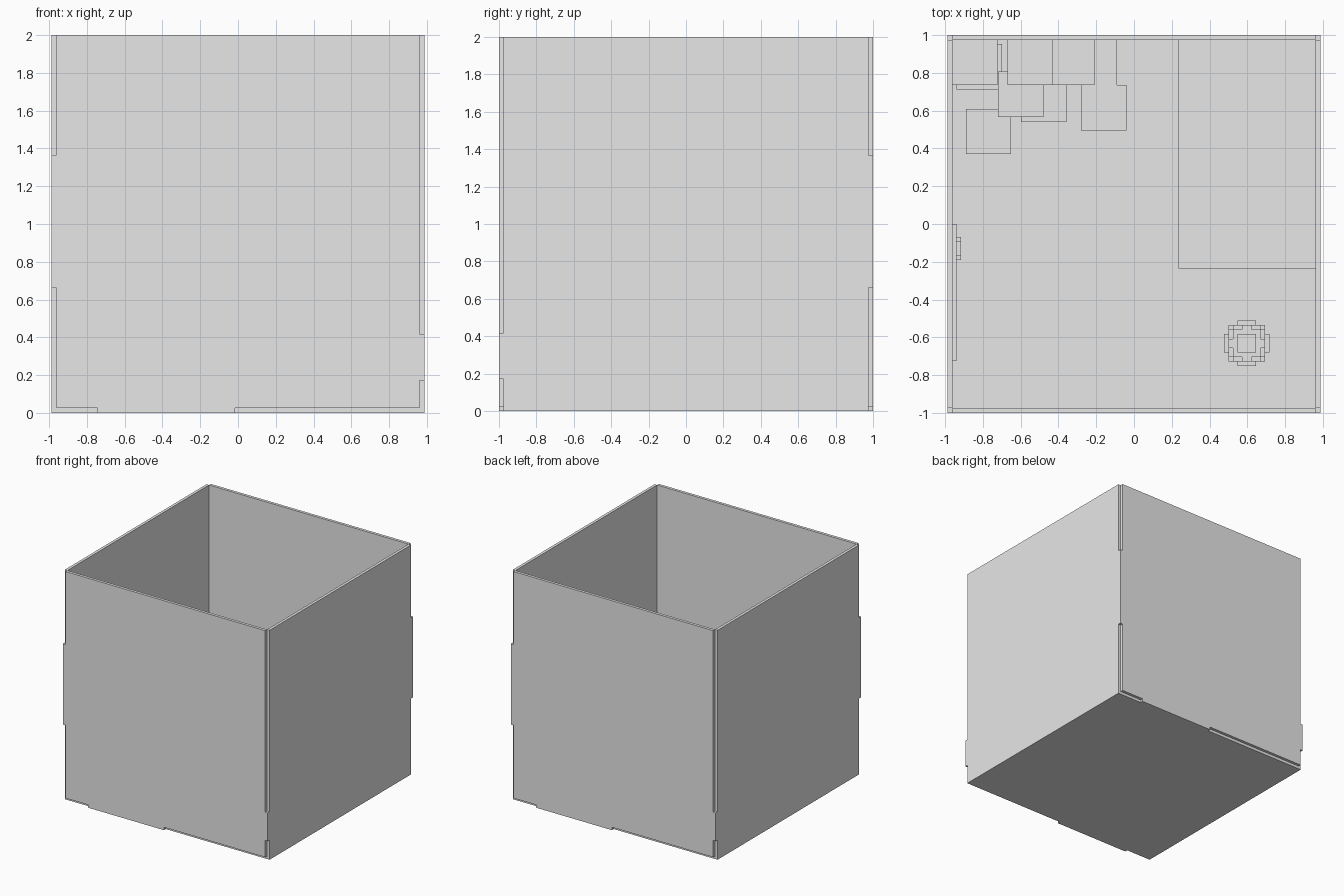
import bpy
import bmesh
import math
from itertools import product
from mathutils import Vector, Matrix

cube = bpy.data.objects.get("Cube")
if cube:
    bpy.data.objects.remove(cube, do_unlink=True)

grey = bpy.data.materials.new("light_grey")
grey.use_nodes = True
grey.diffuse_color = (0.8, 0.8, 0.8, 1)
grey.node_tree.nodes["Principled BSDF"].inputs["Base Color"].default_value = (0.8, 0.8, 0.8, 1)

T = 0.025            # panel thickness
IN, OUT = 0.962, 0.987   # inner and outer faces of the side walls
Y_IN = 1 - T
UNIT = 0.0242        # small block size
CRATE = 0.24


def finish(name, bm):
    bmesh.ops.recalc_face_normals(bm, faces=bm.faces)
    mesh = bpy.data.meshes.new(name)
    bm.to_mesh(mesh)
    bm.free()
    mesh.materials.append(grey)
    obj = bpy.data.objects.new(name, mesh)
    bpy.context.collection.objects.link(obj)
    return obj


def box(name, lo, hi):
    """Box between two opposite corners."""
    lo, hi = Vector(lo), Vector(hi)
    bm = bmesh.new()
    place = Matrix.Translation((lo + hi) / 2) @ Matrix.Diagonal((*(hi - lo), 1))
    bmesh.ops.create_cube(bm, size=1, matrix=place)
    return finish(name, bm)


def blocks(name, centre, cells):
    """Skin of a set of unit blocks, without inner faces."""
    bm = bmesh.new()
    for cell in cells:
        for axis, sign in product(range(3), (-1, 1)):
            step = [0, 0, 0]
            step[axis] = sign
            if tuple(c + s for c, s in zip(cell, step)) in cells:
                continue
            n = Vector(step)
            u = Vector((n.y, n.z, n.x))
            v = n.cross(u)
            mid = Vector(cell) + n / 2
            corners = [mid + (a * u + b * v) / 2
                       for a, b in ((1, 1), (-1, 1), (-1, -1), (1, -1))]
            bm.faces.new([bm.verts.new(Vector(centre) + p * UNIT) for p in corners])
    bmesh.ops.remove_doubles(bm, verts=bm.verts, dist=UNIT / 20)
    return finish(name, bm)


# Floor and plain side walls
box("floor", (-IN, -Y_IN, 0), (IN, Y_IN, T))
box("left_wall", (IN, -Y_IN, 0), (OUT, Y_IN, 2))
box("right_wall", (-OUT, -Y_IN, 0), (-IN, Y_IN, 2))

# Front and back walls with joint tabs at the sides and bottom
outline = [(-IN, 2), (-IN, 1.365), (-OUT, 1.365), (-OUT, 0.66), (-IN, 0.66), (-IN, T),
           (-0.745, T), (-0.745, 0), (-0.015, 0), (-0.015, T), (IN, T),
           (IN, 0.172), (OUT, 0.172), (OUT, 0.418), (IN, 0.418), (IN, 2)]
for name, turn in (("front_wall", 0), ("back_wall", math.pi)):
    bm = bmesh.new()
    face = bm.faces.new([bm.verts.new((x, -1, z)) for x, z in outline])
    ext = bmesh.ops.extrude_face_region(bm, geom=[face], use_keep_orig=True)
    moved = [g for g in ext["geom"] if isinstance(g, bmesh.types.BMVert)]
    bmesh.ops.translate(bm, verts=moved, vec=(0, T, 0))
    bmesh.ops.rotate(bm, verts=bm.verts, matrix=Matrix.Rotation(turn, 3, "Z"))
    finish(name, bm)

# Bed in the back corner
box("bed", (0.235, -0.235, T), (IN, Y_IN, 0.27))

# Door on the right wall with a round knob
box("door", (-IN, -0.725, T), (-0.94, 0, 1.24))
disc = {(0, y, z) for y, z in product(range(-2, 3), repeat=2) if y * y + z * z < 7}
blocks("door_knob", (-0.94 + UNIT / 2, -0.13, 0.62), disc)

# Blocky ball on the floor
half = [i + 0.5 for i in range(-5, 5)]
ball = {c for c in product(half, repeat=3) if sum(k * k for k in c) < 25}
blocks("ball", (0.597, -0.632, T + 5 * UNIT), ball)

# Crates piled in the other back corner: x, y of the near corner, layer
crates = [(-0.94, 0.712, 0), (-0.89, 0.37, 0), (-0.597, 0.541, 0),
          (-0.28, 0.495, 0), (-0.33, 0.735, 0),
          (-0.962, 0.735, 1), (-0.72, 0.567, 1), (-0.45, 0.735, 1),
          (-0.67, 0.735, 2)]
for i, (x, y, layer) in enumerate(crates, 1):
    z = T + layer * CRATE
    box(f"crate_{i}", (x, y, z), (x + CRATE, y + CRATE, z + CRATE))
